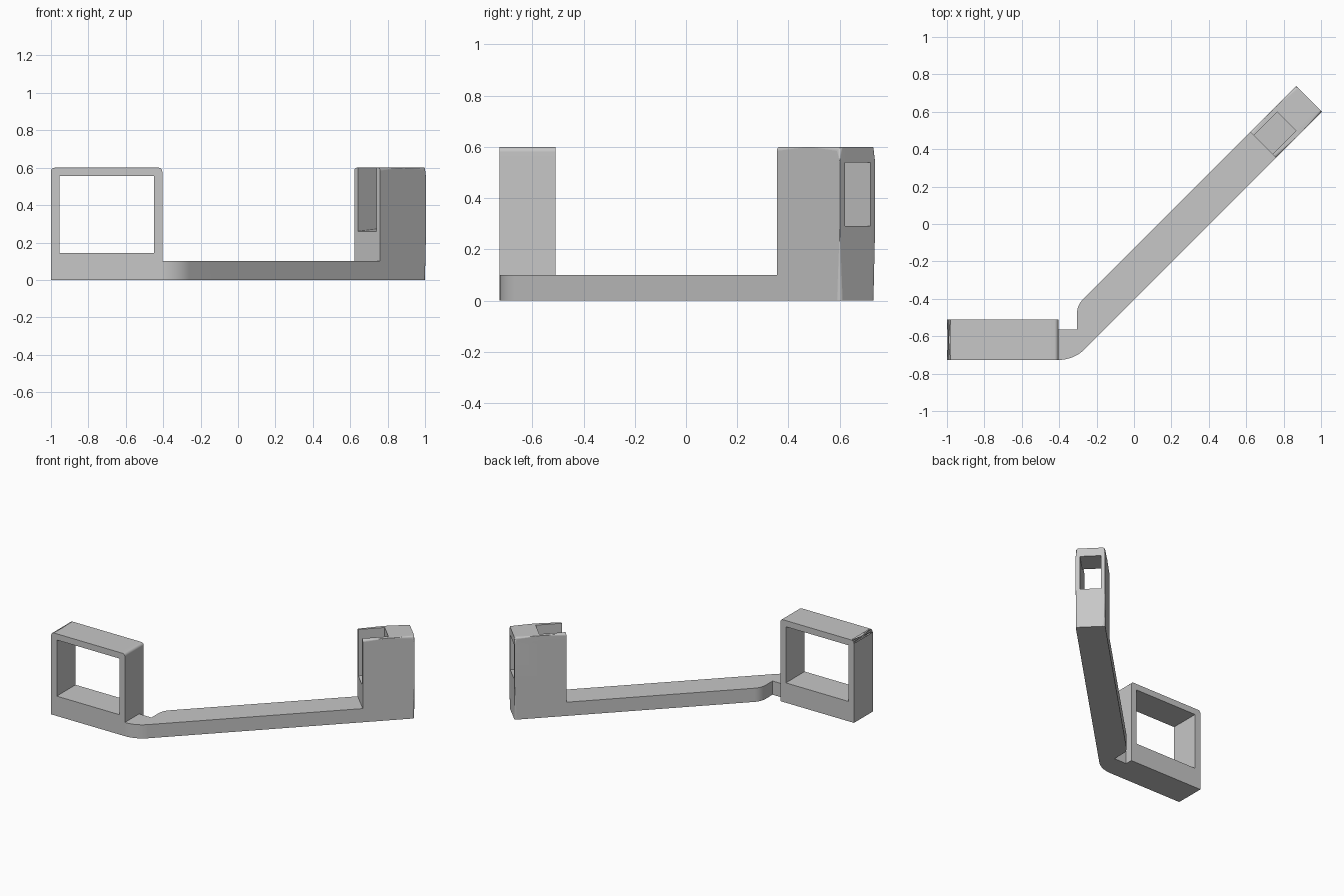
import bpy, bmesh
from math import radians, cos, sin
from itertools import product
from mathutils import Matrix, Vector

cube = bpy.data.objects.get("Cube")
if cube:
    bpy.data.objects.remove(cube)

grey = bpy.data.materials.new("plain grey")
grey.use_nodes = True
grey.diffuse_color = (0.57, 0.57, 0.57, 1)
grey.node_tree.nodes["Principled BSDF"].inputs["Base Color"].default_value = grey.diffuse_color

DIAGONAL = Matrix.Rotation(radians(45), 4, 'Z')


def finish(name, bm):
    """Turn a bmesh into a shaded object with crisp flat faces."""
    bmesh.ops.recalc_face_normals(bm, faces=bm.faces)
    mesh = bpy.data.meshes.new(name)
    bm.to_mesh(mesh)
    bm.free()
    mesh.materials.append(grey)
    obj = bpy.data.objects.new(name, mesh)
    bpy.context.collection.objects.link(obj)
    bpy.ops.object.select_all(action='DESELECT')
    bpy.context.view_layer.objects.active = obj
    obj.select_set(True)
    bpy.ops.object.shade_smooth_by_angle(angle=radians(30))
    mod = obj.modifiers.new("flat face normals", 'WEIGHTED_NORMAL')
    mod.keep_sharp = True


def cell_block(planes, openings):
    """Box divided by planes on each axis, with the opening cells left empty."""
    bm = bmesh.new()
    corners = {}
    counts = [len(p) - 1 for p in planes]
    solid = set(product(*map(range, counts))) - set(openings)

    def corner(index):
        if index not in corners:
            corners[index] = bm.verts.new([p[i] for p, i in zip(planes, index)])
        return corners[index]

    for cell, axis, side in product(sorted(solid), range(3), (0, 1)):
        neighbour = list(cell)
        neighbour[axis] += 2 * side - 1
        if tuple(neighbour) in solid:
            continue
        ring = []
        for b, c in ((0, 0), (1, 0), (1, 1), (0, 1)):
            index = list(cell)
            index[axis] += side
            index[(axis + 1) % 3] += b
            index[(axis + 2) % 3] += c
            ring.append(corner(tuple(index)))
        bm.faces.new(ring)
    return bm


def round_edges(bm, rule, radius):
    edges = [e for e in bm.edges if rule(e.verts[0].co, e.verts[1].co)]
    bmesh.ops.bevel(bm, geom=edges, offset=radius, segments=5, profile=0.5, affect='EDGES')


def near(a, b):
    return abs(a - b) < 1e-4


def arc(cx, cy, r, start, end, steps=10):
    angles = [radians(start + (end - start) * i / steps) for i in range(steps + 1)]
    return [(cx + r * cos(t), cy + r * sin(t)) for t in angles]


HEIGHT, BAR_HEIGHT = 0.6, 0.1

# Window frame with rounded top corners
LEFT, RIGHT, FRONT, BACK = -1, -0.405, -0.727, -0.51
frame = cell_block(((LEFT, -0.955, -0.45, RIGHT), (FRONT, BACK), (0, 0.145, 0.555, HEIGHT)),
                   [(1, 0, 1)])
round_edges(frame, lambda p, q: near(p.z, HEIGHT) and near(p.z, q.z) and near(p.x, q.x)
            and (near(p.x, LEFT) or near(p.x, RIGHT)), 0.02)
finish("window_frame", frame)

# Diagonal block: x runs along the bar, y across it, until it is turned
U0, U1, V0, V1 = 0.788, 1.136, -0.287, -0.092
FLOOR = 0.26
block = cell_block(((U0, 0.965, U1), (V0, -0.259, -0.118, V1), (0, FLOOR, 0.54, HEIGHT)),
                   [(0, 1, 1), (0, 1, 2), (1, 1, 1)])
for v in block.verts:                       # slot floor rises toward the outer end
    if near(v.co.z, FLOOR):
        v.co.z += (v.co.x - U0) * 0.087


def outer_edge(p, q):
    on_side = near(p.y, q.y) and (near(p.y, V0) or near(p.y, V1))
    on_top = near(p.z, HEIGHT) and near(q.z, HEIGHT)
    on_end = near(p.x, U1) and near(q.x, U1)
    return on_side and (on_top or on_end)


round_edges(block, outer_edge, 0.016)
block.transform(DIAGONAL)
finish("slotted_block", block)

# Connecting bar with a curved bend next to the frame
ends = [(DIAGONAL @ Vector((U0, v, 0))).xy[:] for v in (V0, V1)]
outline = (arc(RIGHT, -0.524, 0.203, -90, -45) + ends
           + arc(-0.196, -0.48, 0.109, 135, 180)
           + [(-0.305, -0.563), (RIGHT, -0.563)])
bar = bmesh.new()
rings = [[bar.verts.new((x, y, z)) for x, y in outline] for z in (0, BAR_HEIGHT)]
for ring in rings:
    bar.faces.new(ring)
for i in range(len(outline)):
    bar.faces.new((rings[0][i - 1], rings[0][i], rings[1][i], rings[1][i - 1]))
finish("connecting_bar", bar)
